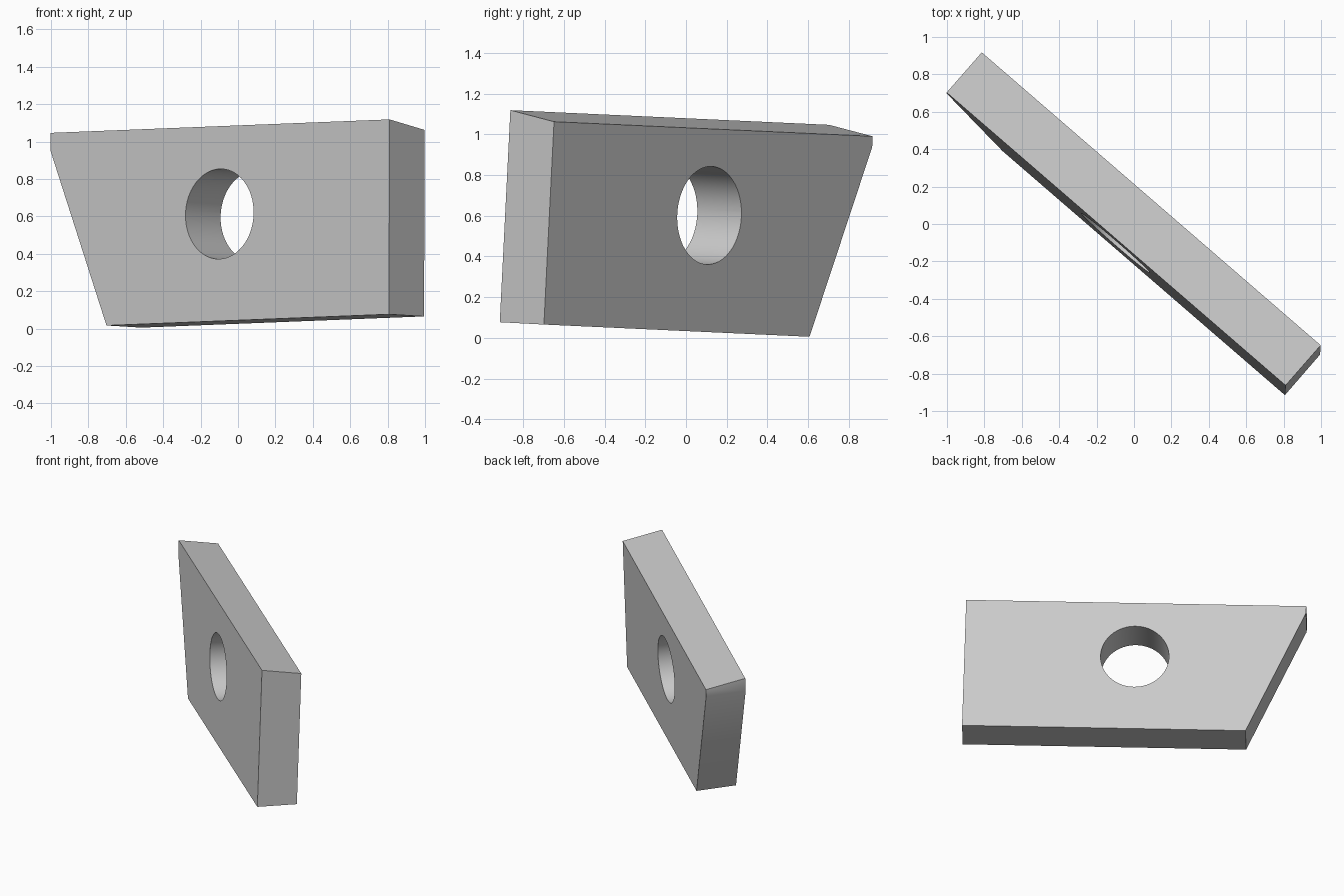
import bpy
import bmesh
from mathutils import Vector, Matrix

if "Cube" in bpy.data.objects:
    bpy.data.objects.remove(bpy.data.objects["Cube"])

# Grey material
grey = bpy.data.materials.new("plain_grey")
grey.use_nodes = True
colour = (0.6, 0.6, 0.6, 1)
grey.diffuse_color = colour
grey.node_tree.nodes["Principled BSDF"].inputs["Base Color"].default_value = colour

# Plate frame: along its length, up its face, and through its thickness
along = Vector((-1.51, 1.305, -0.06)).normalized()
up = Vector((0, 0.055, 1.04))
up = (up - up.dot(along) * along).normalized()
through = along.cross(up)
frame = Matrix((along, up, through)).transposed().to_4x4()
frame.translation = (0.807, -0.915, 0.077)

THICKNESS = 0.287
TOP_FRONT, TOP_BACK = 1.043, 0.998
HOLE_CENTRE, HOLE_RADIUS = (1.2, 0.573), 0.241


def add_object(name, bm):
    bmesh.ops.recalc_face_normals(bm, faces=bm.faces[:])
    mesh = bpy.data.meshes.new(name)
    bm.to_mesh(mesh)
    bm.free()
    mesh.materials.append(grey)
    obj = bpy.data.objects.new(name, mesh)
    obj.matrix_world = frame
    bpy.context.collection.objects.link(obj)
    return obj


# Slanted plate with a sloping top
bm = bmesh.new()


def profile(top, depth):
    points = [(0, 0), (1.997, 0), (2.396, 0.945), (2.396, top), (0, top)]
    return [bm.verts.new((x, y, depth)) for x, y in points]


front = profile(TOP_FRONT, 0)
back = profile(TOP_BACK, THICKNESS)
bm.faces.new(front)
bm.faces.new(back[::-1])
for i in range(len(front)):
    j = (i + 1) % len(front)
    bm.faces.new((front[i], front[j], back[j], back[i]))
plate = add_object("slanted_plate", bm)

# Round hole through the plate
bm = bmesh.new()
bmesh.ops.create_cone(bm, cap_ends=True, segments=64, radius1=HOLE_RADIUS,
                      radius2=HOLE_RADIUS, depth=1,
                      matrix=Matrix.Translation((*HOLE_CENTRE, THICKNESS / 2)))
cutter = add_object("hole_cutter", bm)
cutter.hide_render = True

cut = plate.modifiers.new("round_hole", 'BOOLEAN')
cut.operation = 'DIFFERENCE'
cut.solver = 'EXACT'
cut.object = cutter

bpy.context.view_layer.update()
bpy.ops.object.select_all(action='DESELECT')
plate.select_set(True)
bpy.context.view_layer.objects.active = plate
bpy.ops.object.modifier_apply(modifier=cut.name)
bpy.data.objects.remove(cutter)
bpy.ops.object.shade_smooth_by_angle(angle=0.5)
